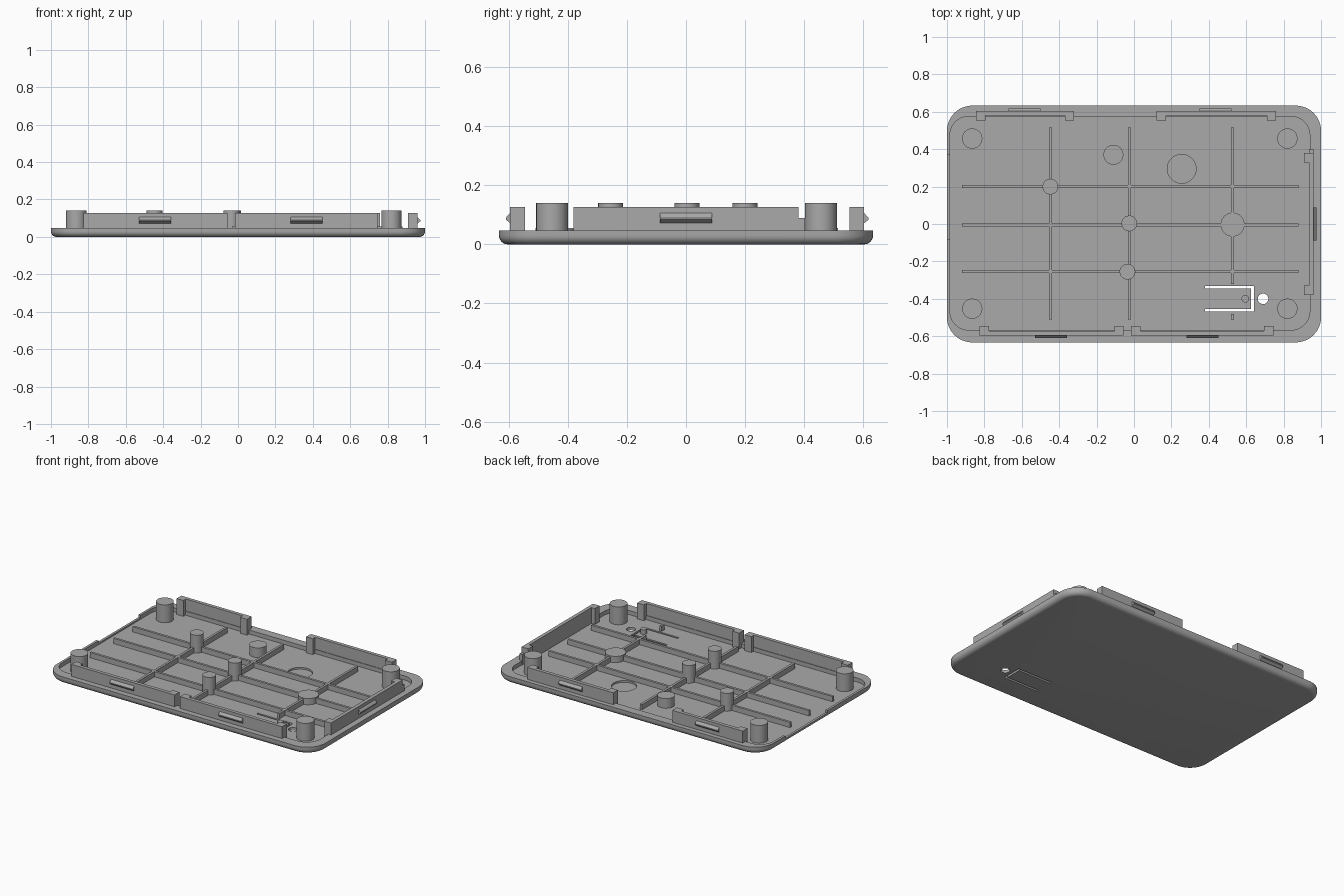
import bpy, bmesh
from math import sin, cos, pi, sqrt
from mathutils import Vector, Matrix

cube = bpy.data.objects.get("Cube")
if cube:
    bpy.data.objects.remove(cube, do_unlink=True)

grey = bpy.data.materials.new("plastic_grey")
grey.use_nodes = True
colour = (0.4, 0.4, 0.4, 1)
grey.diffuse_color = colour
grey.node_tree.nodes["Principled BSDF"].inputs["Base Color"].default_value = colour

FLOOR, RIM, RIB_TOP, WALL_TOP, POST_TOP = 0.02, 0.047, 0.055, 0.127, 0.14


def finish(bm, name, smooth=False):
    bmesh.ops.recalc_face_normals(bm, faces=bm.faces)
    mesh = bpy.data.meshes.new(name)
    bm.to_mesh(mesh)
    bm.free()
    mesh.materials.append(grey)
    ob = bpy.data.objects.new(name, mesh)
    bpy.context.collection.objects.link(ob)
    if smooth:
        shade(ob)
    return ob


def shade(ob):
    bpy.ops.object.select_all(action='DESELECT')
    ob.select_set(True)
    bpy.context.view_layer.objects.active = ob
    bpy.ops.object.shade_smooth_by_angle(angle=0.6)


def add_box(bm, x0, x1, y0, y1, z0, z1):
    size = Matrix.Diagonal((x1 - x0, y1 - y0, z1 - z0, 1))
    mid = Matrix.Translation(((x0 + x1) / 2, (y0 + y1) / 2, (z0 + z1) / 2))
    bmesh.ops.create_cube(bm, size=1, matrix=mid @ size)


def box(name, *bounds):
    bm = bmesh.new()
    add_box(bm, *bounds)
    return finish(bm, name)


def cylinder(name, x, y, r, z0, z1):
    bm = bmesh.new()
    bmesh.ops.create_cone(bm, cap_ends=True, segments=48, radius1=r, radius2=r,
                          depth=z1 - z0, matrix=Matrix.Translation((x, y, (z0 + z1) / 2)))
    return finish(bm, name, True)


def rounded_ring(bm, x0, x1, y0, y1, r, z, steps=12):
    corners = [(x1 - r, y1 - r), (x0 + r, y1 - r), (x0 + r, y0 + r), (x1 - r, y0 + r)]
    return [bm.verts.new((cx + r * cos(a), cy + r * sin(a), z))
            for q, (cx, cy) in enumerate(corners)
            for a in [(q + i / steps) * pi / 2 for i in range(steps + 1)]]


# Tray: rounded underside, flat rim and recessed floor
bm = bmesh.new()
rings = []
fillet = 0.03
for i in range(7):
    a = i / 6 * pi / 2
    d = fillet * (1 - sin(a))
    rings.append(rounded_ring(bm, -1 + d, 1 - d, -0.633 + d, 0.633 - d, 0.135 - d,
                              fillet * (1 - cos(a))))
rings.append(rounded_ring(bm, -1, 1, -0.633, 0.633, 0.135, RIM))
for z in (RIM, FLOOR):
    rings.append(rounded_ring(bm, -0.984, 0.94, -0.567, 0.575, 0.1, z))
for low, high in zip(rings, rings[1:]):
    for i in range(len(low)):
        j = (i + 1) % len(low)
        bm.faces.new((low[i], low[j], high[j], high[i]))
bm.faces.new(rings[0])
bm.faces.new(rings[-1])
tray = finish(bm, "tray")

# Openings: spring tongue slot, round hole, shallow round pocket, rim notch
cutters = [
    box("slot_back", 0.38, 0.64, -0.345, -0.331, -0.1, 0.1),
    box("slot_front", 0.38, 0.64, -0.469, -0.455, -0.1, 0.1),
    box("slot_end", 0.626, 0.641, -0.468, -0.332, -0.1, 0.1),
    cylinder("round_hole", 0.69, -0.4, 0.028, -0.1, 0.1),
    cylinder("round_pocket", 0.255, 0.295, 0.077, 0.008, 0.1),
    box("rim_notch", -1.1, -0.98, -0.08, 0.37, 0.03, 0.1),
]
bpy.context.view_layer.objects.active = tray
for cutter in cutters:
    mod = tray.modifiers.new("cut", 'BOOLEAN')
    mod.operation = 'DIFFERENCE'
    mod.solver = 'EXACT'
    mod.object = cutter
    bpy.ops.object.modifier_apply(modifier=mod.name)
    bpy.data.objects.remove(cutter, do_unlink=True)
shade(tray)

# Stiffening ribs
half = 0.008
for n, y in enumerate((0.2, -0.005, -0.255)):
    box(f"long_rib_{n}", -0.92, 0.88, y - half, y + half, FLOOR - 0.005, RIB_TOP)
for n, (x, y0) in enumerate(((-0.447, -0.51), (-0.025, -0.51), (0.527, -0.322))):
    box(f"cross_rib_{n}", x - half, x + half, y0, 0.515, FLOOR - 0.005, RIB_TOP)
box("cross_rib_stub", 0.519, 0.535, -0.51, -0.482, FLOOR - 0.005, RIB_TOP)

# Posts and bosses
for x in (-0.865, 0.82):
    for y in (-0.453, 0.457):
        cylinder("corner_post", x, y, 0.054, FLOOR - 0.005, POST_TOP)
for x, y in ((-0.447, 0.2), (-0.025, 0.003), (-0.035, -0.255)):
    cylinder("support_post", x, y, 0.042, FLOOR - 0.005, POST_TOP)
cylinder("short_post", -0.11, 0.37, 0.053, FLOOR - 0.005, 0.085)
cylinder("wide_boss", 0.527, -0.003, 0.064, FLOOR - 0.005, 0.062)
cylinder("button_pin", 0.595, -0.4, 0.02, FLOOR - 0.005, 0.05)


def clip_wall(name, origin, along, outward, start, end, clip0, clip1):
    """Thin wall with thickened ends and a wedge clip on its outer face."""
    along, outward, origin = Vector(along), Vector(outward), Vector(origin)

    def place(bm, s, t, z):
        return bm.verts.new(origin + along * s + outward * t + Vector((0, 0, z)))

    def block(part, s0, s1, t0, t1, z0, z1):
        a = origin + along * s0 + outward * t0
        b = origin + along * s1 + outward * t1
        box(part, min(a.x, b.x), max(a.x, b.x), min(a.y, b.y), max(a.y, b.y), z0, z1)

    block(name, start, end, -0.024, 0, FLOOR, WALL_TOP)
    block(name + "_end", start, start + 0.05, -0.05, -0.01, FLOOR - 0.005, WALL_TOP)
    block(name + "_end", end - 0.05, end, -0.05, -0.01, FLOOR - 0.005, WALL_TOP)
    bm = bmesh.new()
    sides = [[place(bm, s, t, z) for t, z in
              ((-0.002, 0.07), (0.015, 0.084), (0.015, 0.09), (-0.002, 0.108))]
             for s in (clip0, clip1)]
    for side in sides:
        bm.faces.new(side)
    for i in range(4):
        j = (i + 1) % 4
        bm.faces.new((sides[0][i], sides[0][j], sides[1][j], sides[1][i]))
    finish(bm, name + "_clip")


# Snap walls around the rim
X, Y = (1, 0, 0), (0, 1, 0)
clip_wall("front_wall_right", (0, -0.595, 0), X, (0, -1, 0), -0.825, -0.055, -0.53, -0.357)
clip_wall("front_wall_left", (0, -0.595, 0), X, (0, -1, 0), -0.015, 0.745, 0.28, 0.453)
clip_wall("back_wall_right", (0, 0.603, 0), X, Y, -0.845, -0.32, -0.67, -0.5)
clip_wall("back_wall_left", (0, 0.603, 0), X, Y, 0.12, 0.76, 0.35, 0.52)
clip_wall("side_wall", (0.96, 0, 0), Y, X, -0.38, 0.38, -0.088, 0.088)
box("side_wall_tab", 0.936, 0.96, 0.375, 0.402, FLOOR, 0.09)
